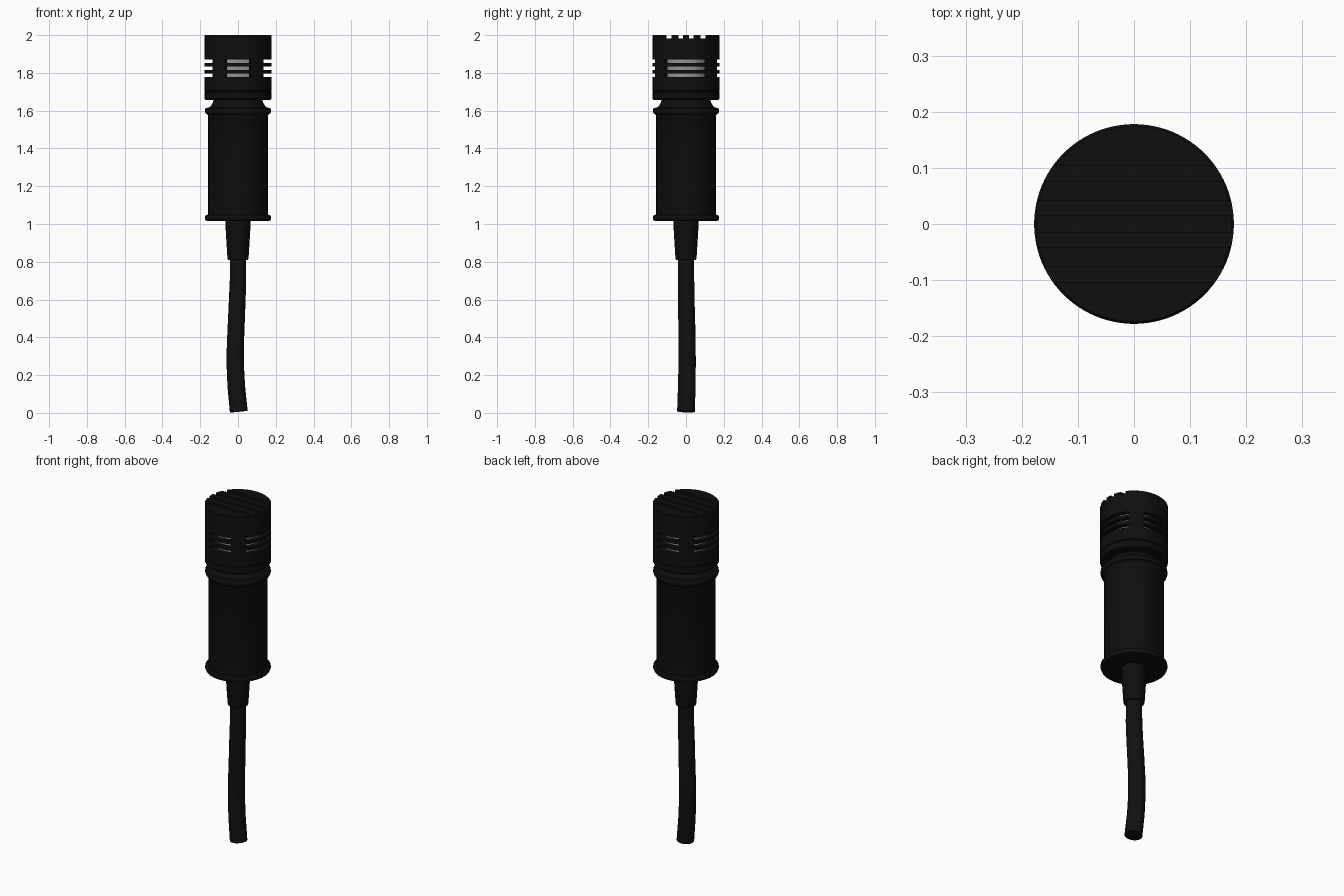
import bpy, bmesh, math
from mathutils import Vector

if "Cube" in bpy.data.objects:
    bpy.data.objects.remove(bpy.data.objects["Cube"])


def material(name, v):
    m = bpy.data.materials.new(name)
    m.diffuse_color = (v, v, v, 1)
    m.use_nodes = True
    m.node_tree.nodes["Principled BSDF"].inputs["Base Color"].default_value = m.diffuse_color
    return m


BLACK = material("matte_black", 0.0045)
CABLE = material("cable_black", 0.0055)
GREY = material("mesh_grey", 0.3)


def finish(name, bm, mat):
    bmesh.ops.remove_doubles(bm, verts=bm.verts, dist=1e-5)
    bmesh.ops.recalc_face_normals(bm, faces=bm.faces)
    me = bpy.data.meshes.new(name)
    bm.to_mesh(me)
    bm.free()
    ob = bpy.data.objects.new(name, me)
    bpy.context.collection.objects.link(ob)
    me.materials.append(mat)
    smooth(ob)
    return ob


def smooth(ob):
    bpy.ops.object.select_all(action='DESELECT')
    ob.select_set(True)
    bpy.context.view_layer.objects.active = ob
    bpy.ops.object.shade_smooth_by_angle(angle=math.radians(35))


def lathe(name, profile, mat, a0=0, a1=360, n=64, closed=False):
    """Spin (radius, z) points about z; partial spins get end caps."""
    bm = bmesh.new()
    full = a1 - a0 >= 360
    rows = []
    for i in range(n if full else n + 1):
        a = math.radians(a0 + (a1 - a0) * i / n)
        rows.append([bm.verts.new((r * math.cos(a), r * math.sin(a), z)) for r, z in profile])
    pairs = len(profile) if closed else len(profile) - 1
    for i in range(n):
        p, q = rows[i], rows[(i + 1) % len(rows)]
        for k in range(pairs):
            j = (k + 1) % len(profile)
            ids = [p[k], q[k], q[j], p[j]]
            if profile[k][0] == 0 and profile[j][0] == 0:
                continue
            if profile[k][0] == 0:
                ids = [p[k], q[j], p[j]]
            elif profile[j][0] == 0:
                ids = [p[k], q[k], p[j]]
            bm.faces.new(ids)
    if not full:
        bm.faces.new(rows[0])
        bm.faces.new(rows[-1])
    return finish(name, bm, mat)


# Head cap with parallel grooves cut across the top
R, RI = 0.178, 0.15
cap = lathe("head_cap", [(0, 2), (R - .004, 2), (R, 1.996), (R, 1.872), (RI, 1.872),
                         (RI, 1.96), (0, 1.96)], BLACK, n=96)
bm = bmesh.new()
for y in (-.09, -.028, .028, .09):
    g = bmesh.ops.create_cube(bm, size=1)['verts']
    for v in g:
        v.co = Vector((v.co.x * .5, v.co.y * .026 + y, v.co.z * .04 + 2.002))
cutter = finish("groove_cutter", bm, BLACK)
cutter.hide_render = True
mod = cap.modifiers.new("grooves", 'BOOLEAN')
mod.object = cutter
mod.operation = 'DIFFERENCE'
mod.solver = 'EXACT'
bpy.context.view_layer.objects.active = cap
bpy.ops.object.modifier_apply(modifier=mod.name)
bpy.data.objects.remove(cutter)
smooth(cap)

# Thin rings between the three side slots
for i, (lo, hi) in enumerate(((1.835, 1.852), (1.797, 1.815))):
    lathe(f"slot_ring_{i}", [(RI, lo), (R, lo), (R, hi), (RI, hi)], BLACK, n=96, closed=True)

# Four posts that interrupt the slots
for i, (a, b) in enumerate(((41, 67), (113, 139), (221, 247), (293, 319))):
    lathe(f"slot_post_{i}", [(RI, 1.77), (R - .0005, 1.77), (R - .0005, 1.88), (RI, 1.88)],
          BLACK, a, b, n=8, closed=True)

# Head base with a fine seam, and the pale capsule behind the slots
lathe("head_base", [(0, 1.74), (RI, 1.74), (RI, 1.777), (R, 1.777), (R, 1.706), (R - .003, 1.702),
                    (R, 1.698), (R, 1.664), (R - .006, 1.657), (0, 1.657)], BLACK, n=96)
lathe("inner_capsule", [(0, 1.735), (.115, 1.735), (.115, 1.9), (0, 1.9)], GREY)

# Body with flared collar, barrel and bottom flange
lathe("body", [(0, 1.66), (.13, 1.66), (.132, 1.645), (.14, 1.63), (.153, 1.617), (.17, 1.614),
               (.175, 1.608), (.176, 1.597), (.172, 1.586), (.163, 1.581), (.158, 1.572),
               (.158, 1.05), (.17, 1.047), (.175, 1.041), (.176, 1.03), (.172, 1.02),
               (.165, 1.017), (0, 1.017)], BLACK, n=96)

# Tapered strain relief
lathe("strain_relief", [(0, 1.03), (.067, 1.03), (.067, 1.0), (.056, .82), (.053, .81), (0, .81)],
      BLACK, n=48)

# Slightly bent cable swept along a path
bm = bmesh.new()
path = [(0, 0, .83), (0, 0, .7), (-.004, .001, .6), (-.009, .004, .48), (-.014, .006, .36),
        (-.015, .006, .26), (-.009, .004, .14), (.004, 0, .007)]
N = 32
rings = []
for i, p in enumerate(path):
    t = Vector(path[min(i + 1, len(path) - 1)]) - Vector(path[max(i - 1, 0)])
    r = .043 + .004 * i / (len(path) - 1)
    ring = []
    for k in range(N):
        a = 2 * math.pi * k / N
        x, y = r * math.cos(a), r * math.sin(a)
        ring.append(bm.verts.new((p[0] + x, p[1] + y, p[2] - (x * t.x + y * t.y) / t.z)))
    rings.append(ring)
for p, q in zip(rings, rings[1:]):
    for k in range(N):
        bm.faces.new((p[k], p[(k + 1) % N], q[(k + 1) % N], q[k]))
bm.faces.new(rings[0])
bm.faces.new(rings[-1])
finish("cable", bm, CABLE)
